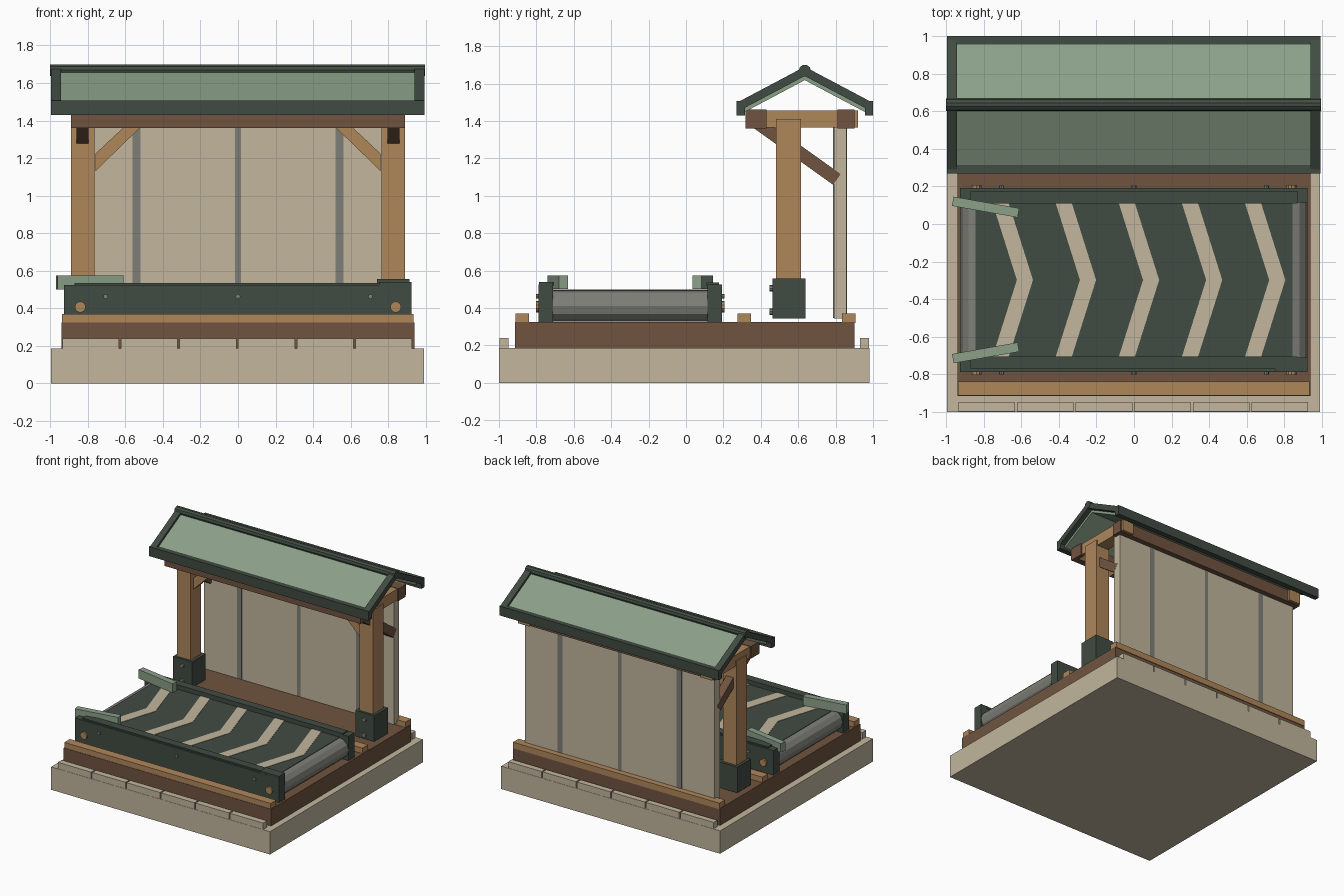
import bpy, bmesh, math
from mathutils import Matrix

if "Cube" in bpy.data.objects:
    bpy.data.objects.remove(bpy.data.objects["Cube"])


def mat(name, r, g, b):
    m = bpy.data.materials.new(name)
    lin = lambda c: ((c / 255 + 0.055) / 1.055) ** 2.4
    m.diffuse_color = (lin(r), lin(g), lin(b), 1)
    m.use_nodes = True
    m.node_tree.nodes["Principled BSDF"].inputs["Base Color"].default_value = m.diffuse_color
    return m


CREAM = mat("cream stone", 194, 182, 158)
TAN = mat("tan wood", 175, 134, 90)
BROWN = mat("brown wood", 112, 84, 64)
DARK = mat("dark green", 65, 76, 66)
LIGHT = mat("light green", 139, 160, 137)
GREY = mat("grey metal", 126, 127, 120)


def finish(name, bm, m):
    bmesh.ops.recalc_face_normals(bm, faces=bm.faces)
    me = bpy.data.meshes.new(name)
    bm.to_mesh(me)
    bm.free()
    me.materials.append(m)
    ob = bpy.data.objects.new(name, me)
    bpy.context.collection.objects.link(ob)
    return ob


def box(name, x, y, z, m):
    """Box from (min, max) ranges."""
    bm = bmesh.new()
    bmesh.ops.create_cube(bm, size=1)
    for v in bm.verts:
        v.co = [r[0] + (c + 0.5) * (r[1] - r[0]) for r, c in zip((x, y, z), v.co)]
    return finish(name, bm, m)


def turned_box(name, centre, size, angle, axis, m):
    bm = bmesh.new()
    bmesh.ops.create_cube(bm, size=1, matrix=Matrix.Diagonal((*size, 1)))
    ob = finish(name, bm, m)
    ob.matrix_world = Matrix.Translation(centre) @ Matrix.Rotation(math.radians(angle), 4, axis)
    return ob


def rod(name, centre, radius, length, axis, sides, m):
    """Cylinder along x or y."""
    bm = bmesh.new()
    bmesh.ops.create_cone(bm, cap_ends=True, segments=sides, radius1=radius, radius2=radius, depth=length)
    rot = Matrix.Rotation(math.pi / 2, 4, 'Y' if axis == 'x' else 'X')
    bmesh.ops.transform(bm, matrix=Matrix.Translation(centre) @ rot, verts=bm.verts)
    return finish(name, bm, m)


def extrude(name, pts, axis, lo, hi, m):
    """Extrude a 2D profile along an axis (x: pts are yz, y: pts are xz, z: pts are xy)."""
    place = {'x': lambda a, b, t: (t, a, b), 'y': lambda a, b, t: (a, t, b), 'z': lambda a, b, t: (a, b, t)}[axis]
    bm = bmesh.new()
    f = bm.faces.new([bm.verts.new(place(a, b, lo)) for a, b in pts])
    new = bmesh.ops.extrude_face_region(bm, geom=[f])["geom"]
    d = place(0, 0, hi - lo)
    bmesh.ops.translate(bm, vec=d, verts=[g for g in new if isinstance(g, bmesh.types.BMVert)])
    return finish(name, bm, m)


# stone base, kerb stones front and back
box("base_slab", (-0.995, 0.99), (-1, 0.98), (0, 0.187), CREAM)
for y0, y1 in ((-0.998, -0.948), (0.93, 0.978)):
    for i in range(6):
        x = -0.935 + i * 0.312
        box("kerb_stone", (x, x + 0.302), (y0, y1), (0.18, 0.24), CREAM)

# timber deck and sleepers
box("deck", (-0.94, 0.94), (-0.915, 0.90), (0.187, 0.325), BROWN)
for y0, y1 in ((-0.912, -0.84), (0.275, 0.348), (0.833, 0.905)):
    box("sleeper", (-0.937, 0.935), (y0, y1), (0.32, 0.37), TAN)

# conveyor: side rails with bolts
YC = -0.298
for s in (-1, 1):
    yr = sorted((YC + s * 0.412, YC + s * 0.49))
    box("conveyor_rail", (-0.927, 0.923), yr, (0.325, 0.525), DARK)
    box("rail_cap", (-0.87, 0.87), sorted((YC + s * 0.408, YC + s * 0.475)), (0.52, 0.535), DARK)
    for x in (-0.84, 0.84):
        rod("axle_bolt", (x, YC + s * 0.492, 0.407), 0.03, 0.026, 'y', 10, TAN)
    for x in (-0.705, 0, 0.705):
        rod("rail_bolt", (x, YC + s * 0.492, 0.463), 0.013, 0.022, 'y', 8, GREY)
    # slanted guide arms at the entry
    turned_box("guide_arm", (-0.79, YC + s * 0.388, 0.537), (0.355, 0.05, 0.073), -s * 10, 'Z', LIGHT)
box("rail_end_block", (0.75, 0.923), (-0.787, -0.71), (0.52, 0.54), DARK)

# conveyor: rollers, belt and chevrons
for x in (-0.84, 0.84):
    rod("roller", (x, YC, 0.41), 0.083, 0.825, 'y', 12, GREY)
for z in (0.33, 0.478):
    box("belt", (-0.843, 0.843), (YC - 0.413, YC + 0.413), (z, z + 0.018), DARK)
for i in range(5):
    tip = -0.538 + i * 0.336
    xs = tip - 0.13
    pts = [(xs, YC - 0.412), (tip, YC), (xs, YC + 0.412),
           (xs - 0.086, YC + 0.412), (tip - 0.086, YC), (xs - 0.086, YC - 0.412)]
    extrude("belt_chevron", pts, 'z', 0.494, 0.499, CREAM)

# posts, shoes and braces on both sides
for s in (-1, 1):
    span = lambda a, b: sorted((s * a, s * b))
    box("post", span(0.765, 0.89), (0.48, 0.615), (0.35, 1.41), TAN)
    box("post_shoe", span(0.74, 0.912), (0.462, 0.638), (0.345, 0.557), DARK)
    for z in (0.38, 0.505):
        rod("shoe_bolt", (s * 0.826, 0.46, z), 0.017, 0.028, 'y', 8, GREY)
    box("cross_beam", span(0.775, 0.88), (0.32, 0.92), (1.365, 1.457), TAN)
    pts = [(s * 0.76, 1.13), (s * 0.76, 1.222), (s * 0.66, 1.40 - 0.08), (s * 0.57, 1.40), (s * 0.482, 1.40)]
    pts[2] = (s * 0.665, 1.312)
    extrude("corner_brace", pts, 'y', 0.51, 0.585, TAN)
    turned_box("back_brace", (s * 0.828, 0.597, 1.237), (0.065, 0.515, 0.07), -35.5, 'X', BROWN)

# top beams
box("front_beam", (-0.89, 0.89), (0.317, 0.43), (1.36, 1.46), BROWN)
box("back_beam", (-0.89, 0.89), (0.81, 0.90), (1.36, 1.46), BROWN)

# back wall with joint strips
box("back_wall", (-0.86, 0.86), (0.79, 0.857), (0.345, 1.38), CREAM)
for x, w in ((-0.54, 0.022), (0, 0.015), (0.54, 0.022)):
    box("wall_strip", (x - w, x + w), (0.787, 0.86), (0.347, 1.37), GREY)

# gable roof
RY, RZ, HW, SL = 0.635, 1.69, 0.363, 0.53


def gable(name, x0, x1, top, bottom, half, m):
    drop = SL * half
    pts = [(RY - half, RZ - drop - top), (RY, RZ - top), (RY + half, RZ - drop - top),
           (RY + half, RZ - drop - bottom), (RY, RZ - bottom), (RY - half, RZ - drop - bottom)]
    extrude(name, pts, 'x', x0, x1, m)


gable("roof_panel", -0.95, 0.95, 0.02, 0.072, HW - 0.03, LIGHT)
gable("rake_trim", -0.995, -0.943, 0, 0.05, HW, DARK)
gable("rake_trim", 0.94, 0.993, 0, 0.05, HW, DARK)
box("front_fascia", (-0.997, 0.993), (0.27, 0.315), (1.43, 1.507), DARK)
box("back_fascia", (-0.997, 0.993), (0.957, 1.0), (1.43, 1.507), DARK)
rod("ridge_pole", (-0.002, RY, 1.668), 0.033, 1.996, 'x', 10, DARK)
